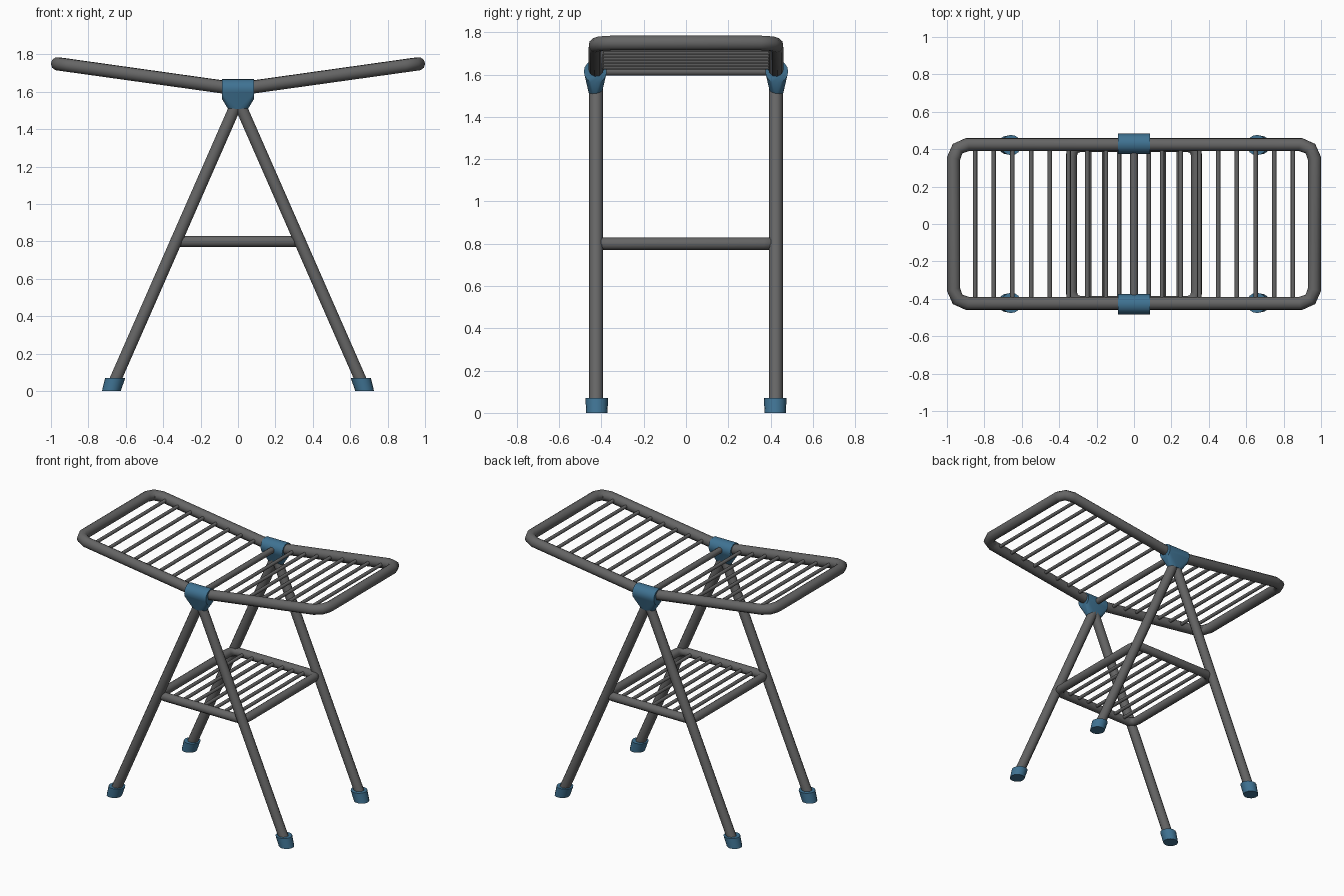
import bpy, bmesh
from math import sin, cos, pi, radians
from mathutils import Vector

if "Cube" in bpy.data.objects:
    bpy.data.objects.remove(bpy.data.objects["Cube"], do_unlink=True)


def material(name, rgb):
    m = bpy.data.materials.new(name)
    m.use_nodes = True
    m.diffuse_color = (*rgb, 1)
    m.node_tree.nodes["Principled BSDF"].inputs["Base Color"].default_value = (*rgb, 1)
    return m


GREY = material("grey metal", (0.13, 0.13, 0.13))
BLUE = material("blue plastic", (0.05, 0.17, 0.29))

RAIL_Y, HUB_Z, SLOPE = 0.425, 1.615, 0.14
SHELF_Z = 0.80


def smooth(obj, angle=40):
    bpy.ops.object.select_all(action='DESELECT')
    obj.select_set(True)
    bpy.context.view_layer.objects.active = obj
    bpy.ops.object.shade_smooth_by_angle(angle=radians(angle))


def tube(name, points, radius, closed=False):
    """Round pipe along a path, turned into a mesh."""
    curve = bpy.data.curves.new(name, 'CURVE')
    curve.dimensions = '3D'
    curve.bevel_depth, curve.bevel_resolution = radius, 3
    curve.use_fill_caps = not closed
    spline = curve.splines.new('POLY')
    spline.points.add(len(points) - 1)
    for p, co in zip(spline.points, points):
        p.co = (*co, 1)
    spline.use_cyclic_u = closed
    obj = bpy.data.objects.new(name, curve)
    bpy.context.collection.objects.link(obj)
    bpy.ops.object.select_all(action='DESELECT')
    obj.select_set(True)
    bpy.context.view_layer.objects.active = obj
    bpy.ops.object.convert(target='MESH')
    obj = bpy.context.object
    obj.data.materials.clear()
    obj.data.materials.append(GREY)
    smooth(obj)
    return obj


def mesh_object(name, bm, mat):
    bmesh.ops.recalc_face_normals(bm, faces=bm.faces)
    mesh = bpy.data.meshes.new(name)
    bm.to_mesh(mesh)
    bm.free()
    mesh.materials.append(mat)
    obj = bpy.data.objects.new(name, mesh)
    bpy.context.collection.objects.link(obj)
    smooth(obj)
    return obj


def rounded_loop(half_x, half_y, r, steps):
    """Corner points of a rounded rectangle, anticlockwise."""
    pts = []
    for i, (sx, sy) in enumerate([(1, 1), (-1, 1), (-1, -1), (1, -1)]):
        for k in range(steps + 1):
            a = (i + k / steps) * pi / 2
            pts.append((sx * (half_x - r) + r * cos(a), sy * (half_y - r) + r * sin(a)))
    return pts


def wing_z(x):
    return HUB_Z + SLOPE * abs(x)


# Drying frame: one loop folded upward along its middle
loop = rounded_loop(0.965, RAIL_Y, 0.075, 2)
loop.insert(3, (0, RAIL_Y))
loop.insert(10, (0, -RAIL_Y))
tube("drying_frame", [(x, y, wing_z(x)) for x, y in loop], 0.036, closed=True)

# Drying bars and the thicker middle bar
for side, label in ((1, "left"), (-1, "right")):
    for i in range(8):
        x = side * (0.15 + 0.1 * i)
        tube(f"{label}_drying_bar_{i + 1}",
             [(x, -RAIL_Y, wing_z(x)), (x, RAIL_Y, wing_z(x))], 0.012)
tube("middle_bar", [(0, -RAIL_Y, HUB_Z), (0, RAIL_Y, HUB_Z)], 0.021)

# Shelf frame with its bars
tube("shelf_frame", [(x, y, SHELF_Z) for x, y in rounded_loop(0.335, 0.415, 0.05, 3)],
     0.03, closed=True)
for i in range(-3, 4):
    x = 0.08 * i
    tube(f"shelf_bar_{i + 4}", [(x, -0.41, SHELF_Z), (x, 0.41, SHELF_Z)], 0.012)


def foot(name, x, y):
    """Cap with level ends, leaning along its leg."""
    bm = bmesh.new()
    height = 0.07
    bmesh.ops.create_cone(bm, cap_ends=True, segments=16, radius1=0.05,
                          radius2=0.054, depth=height)
    lean = -0.3 if x > 0 else 0.3
    for v in bm.verts:
        v.co += Vector((x + lean * v.co.z, y, height / 2))
    return mesh_object(name, bm, BLUE)


def hub(name, y):
    """Sleeve round the rail, narrowing to the leg tops."""
    bm = bmesh.new()
    for k in range(16):
        a = 2 * pi * k / 16
        for x in (-0.085, 0.085):
            bm.verts.new((x, y + 0.054 * cos(a), HUB_Z + 0.054 * sin(a)))
        bm.verts.new((0.053 * cos(a), y + 0.03 * sin(a), 1.508))
    bmesh.ops.convex_hull(bm, input=bm.verts)
    return mesh_object(name, bm, BLUE)


# Legs, feet and hubs
for sy, depth in ((-1, "front"), (1, "back")):
    hub(f"{depth}_hub", sy * 0.429)
    for sx, label in ((1, "left"), (-1, "right")):
        tube(f"{depth}_{label}_leg",
             [(sx * 0.665, sy * RAIL_Y, 0.04), (0, sy * RAIL_Y, 1.555)], 0.033)
        foot(f"{depth}_{label}_foot", sx * 0.667, sy * 0.422)
